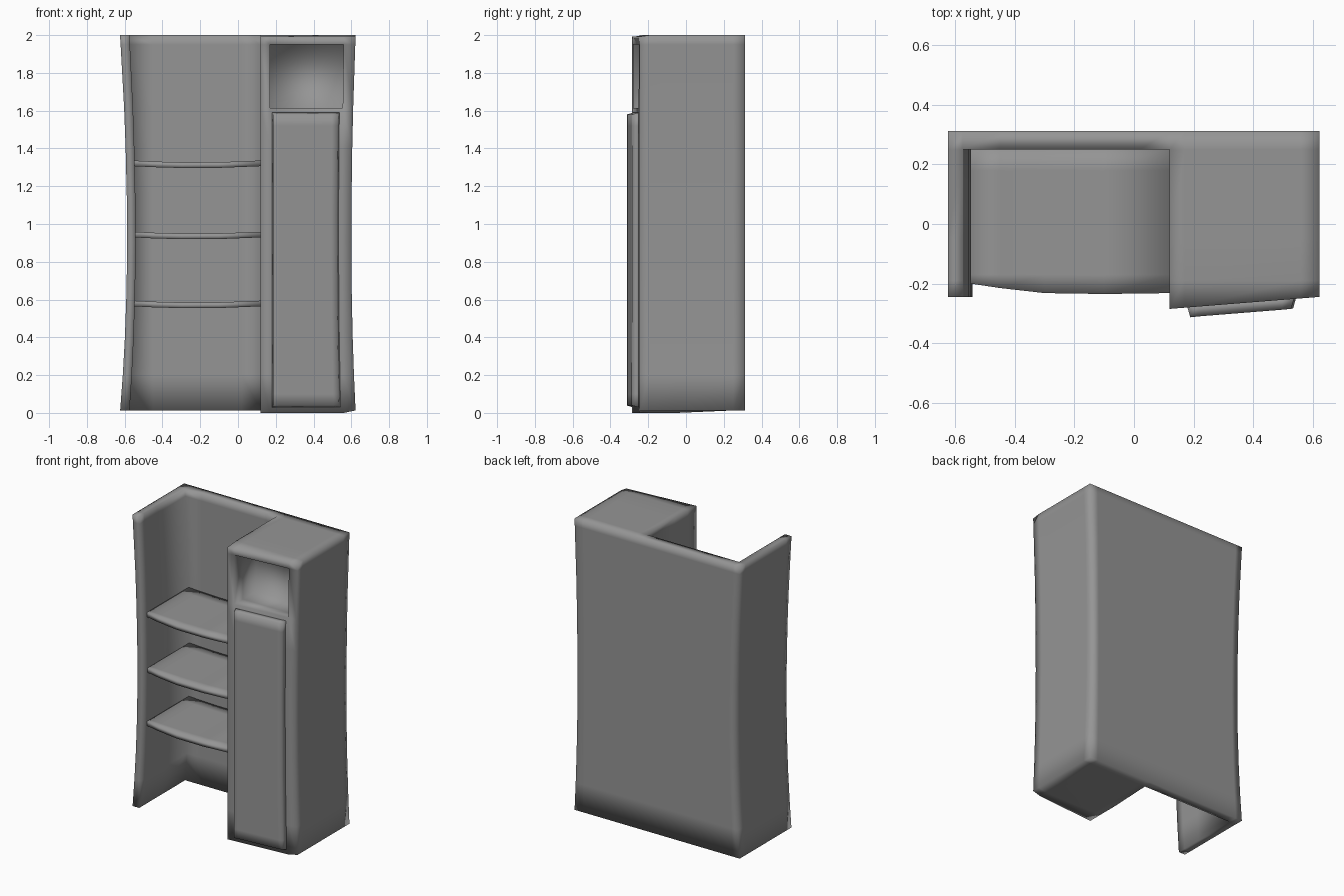
import bpy, bmesh
from itertools import product

if "Cube" in bpy.data.objects:
    bpy.data.objects.remove(bpy.data.objects["Cube"])

paint = bpy.data.materials.new("dark_grey")
paint.diffuse_color = (0.3, 0.3, 0.3, 1)
paint.use_nodes = True
paint.node_tree.nodes["Principled BSDF"].inputs["Base Color"].default_value = paint.diffuse_color


def build(name, xs, ys, zs, filled, warp, sharp):
    """Make the skin of the filled cells of a 3D grid, then bend it with warp."""
    n = (len(xs) - 1, len(ys) - 1, len(zs) - 1)
    bm = bmesh.new()
    verts = {}

    def solid(c):
        return all(0 <= c[a] < n[a] for a in range(3)) and filled(*c)

    def vert(g):
        if g not in verts:
            verts[g] = bm.verts.new(warp(*g, xs[g[0]], ys[g[1]], zs[g[2]]))
        return verts[g]

    for c in product(range(n[0]), range(n[1]), range(n[2])):
        if not solid(c):
            continue
        for a, s in product(range(3), (0, 1)):
            nb = list(c)
            nb[a] += 2 * s - 1
            if solid(nb):
                continue
            u, v = (a + 1) % 3, (a + 2) % 3
            quad = []
            for du, dv in ((0, 0), (1, 0), (1, 1), (0, 1)):
                g = list(c)
                g[a] += s
                g[u] += du
                g[v] += dv
                quad.append(vert(tuple(g)))
            bm.faces.new(quad if s else quad[::-1]).smooth = True
    grid_of = {v: g for g, v in verts.items()}
    for e in bm.edges:
        if len(e.link_faces) == 2 and e.calc_face_angle() > 0.6:
            if sharp(grid_of[e.verts[0]], grid_of[e.verts[1]]):
                e.smooth = False
    mesh = bpy.data.meshes.new(name)
    bm.to_mesh(mesh)
    bm.free()
    mesh.materials.append(paint)
    obj = bpy.data.objects.new(name, mesh)
    bpy.context.collection.objects.link(obj)
    return obj


def waist(z):
    return max(0.0, 1 - ((z - 0.9) / (1.1 if z > 0.9 else 0.9)) ** 2)


def front_y(x):
    return -0.285 + 0.08 * (x - 0.12)


# Body: left panel, back panel and cupboard with an open niche
def body_filled(i, j, k):
    niche = i == 5 and j < 2 and k == 7
    return i == 0 or j == 3 or (i >= 4 and not niche)


def body_warp(i, j, k, x, y, z):
    x += {0: 0.038, 1: 0.033, 6: -0.01, 7: -0.023}.get(i, 0) * waist(z)
    if j == 0:
        y = -0.245 if i <= 1 else front_y(x)
        if k == 9 and i >= 4:
            z -= 0.008
    if k == 0 and 4 <= i <= 6 and j < 3:
        z = 0.0
    return x, y, z


def body_sharp(a, b):
    soft_side = a[0] == b[0] == 7
    soft_top = a[2] == b[2] == 9
    return a[1] == b[1] == 0 and not soft_side and not soft_top


build("cabinet_body",
      [-0.625, -0.575, -0.45, 0.02, 0.12, 0.17, 0.56, 0.623],
      [-0.25, -0.19, -0.05, 0.25, 0.312],
      [0.013, 0.2, 0.4, 0.65, 0.9, 1.15, 1.4, 1.615, 1.95, 2.0],
      body_filled, body_warp, body_sharp)


# Door: bevelled slab following the slanted front
def door_warp(i, j, k, x, y, z):
    if i >= 2:
        x -= 0.012 * waist(z)
    base = front_y(x)
    if j == 0:
        x += {0: 0.012, 3: -0.012}.get(i, 0)
        z += {0: 0.012, 5: -0.012}.get(k, 0)
        return x, base - 0.033, z
    return x, base + 0.01, z


build("door", [0.177, 0.215, 0.505, 0.547], [0, 1],
      [0.027, 0.1, 0.55, 1.05, 1.52, 1.592],
      lambda i, j, k: True, door_warp, lambda a, b: False)


# Shelves: thin boards that sag slightly and bow at the front
def shelf_warp(i, j, k, x, y, z):
    s = (x + 0.215) / 0.335
    if j == 0:
        y = [-0.2, -0.215, -0.232, -0.235, -0.232][i]
    return x, y, z - 0.01 * (1 - s * s)


for n, height in enumerate((0.58, 0.945, 1.322)):
    build(f"shelf_{n + 1}", [-0.55, -0.45, -0.3, -0.1, 0.122],
          [-0.23, -0.17, 0.18, 0.258], [height - 0.016, height + 0.014],
          lambda i, j, k: True, shelf_warp, lambda a, b: False)
